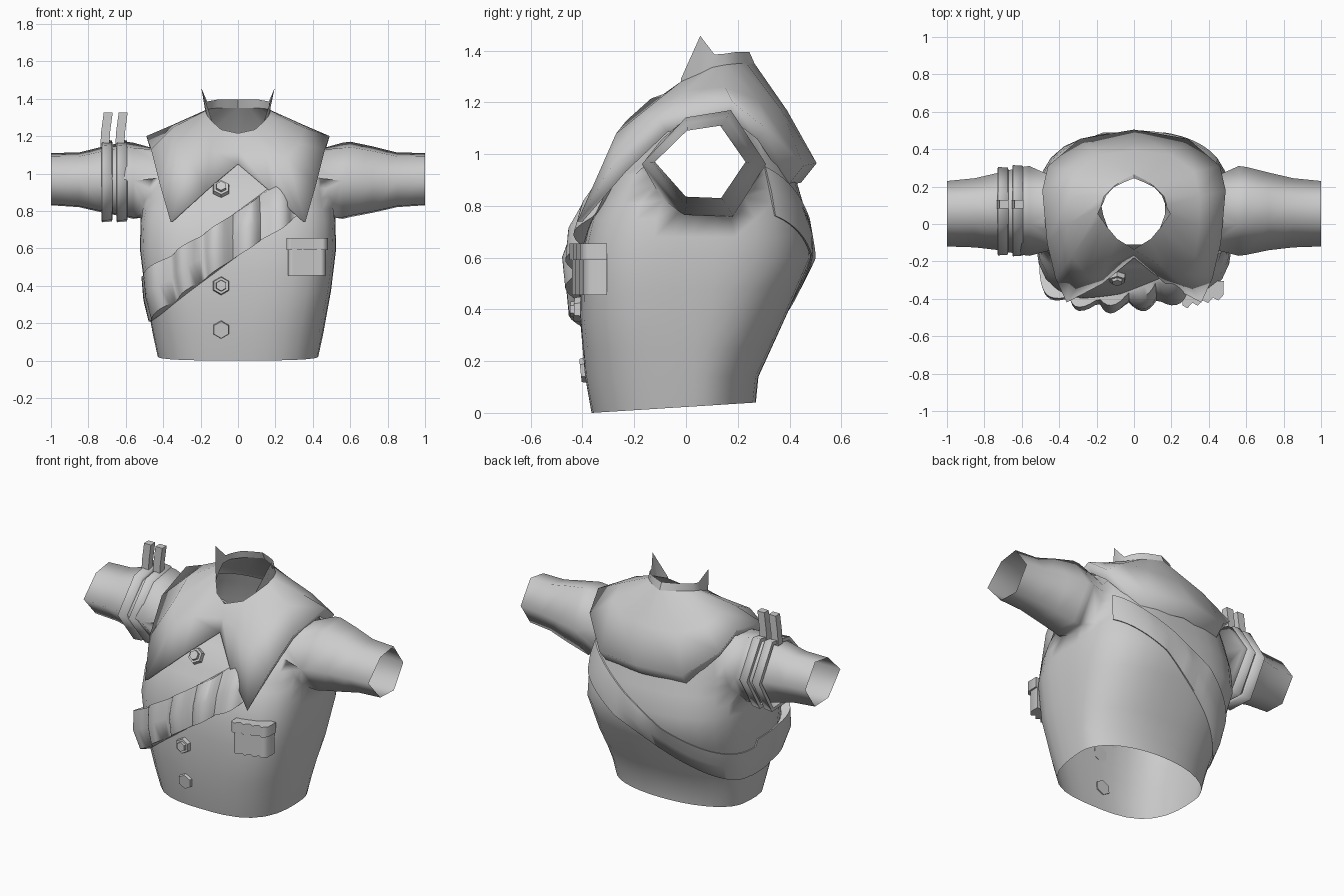
import bpy, bmesh, math
from mathutils import Vector

if "Cube" in bpy.data.objects:
    bpy.data.objects.remove(bpy.data.objects["Cube"])

cloth = bpy.data.materials.new("plain grey")
cloth.use_nodes = True
GREY = (0.6, 0.6, 0.6, 1)
cloth.diffuse_color = GREY
cloth.node_tree.nodes["Principled BSDF"].inputs["Base Color"].default_value = GREY


def finish(name, bm, angle=40):
    bmesh.ops.recalc_face_normals(bm, faces=bm.faces)
    mesh = bpy.data.meshes.new(name)
    bm.to_mesh(mesh)
    bm.free()
    mesh.materials.append(cloth)
    ob = bpy.data.objects.new(name, mesh)
    bpy.context.collection.objects.link(ob)
    bpy.ops.object.select_all(action='DESELECT')
    ob.select_set(True)
    bpy.context.view_layer.objects.active = ob
    bpy.ops.object.shade_smooth_by_angle(angle=math.radians(angle))
    return ob


def loft(rows, closed=True, caps=False, bm=None):
    """Skin a list of point rows into a quad grid."""
    bm = bm or bmesh.new()
    vs = [[bm.verts.new(p) for p in row] for row in rows]
    n = len(rows[0])
    for a, b in zip(vs, vs[1:]):
        for i in range(n if closed else n - 1):
            j = (i + 1) % n
            bm.faces.new((a[i], a[j], b[j], b[i]))
    if caps:
        bm.faces.new(vs[0])
        bm.faces.new(vs[-1])
    return bm


# Torso profile: height, half width, front y, back y, front and back roundness
PROFILE = [(0, .43, -.365, .27, .68, .95), (.14, .455, -.39, .28, .64, .9),
           (.37, .497, -.41, .385, .55, .75), (.6, .525, -.405, .485, .53, .7),
           (.75, .52, -.37, .47, .55, .7), (.92, .495, -.28, .42, .6, .7),
           (1.05, .46, -.165, .385, .7, .7), (1.17, .40, -.11, .345, .7, .7)]
YC = .03


def torso_point(t, z, off=0.0):
    """Point on the boxy oval torso at angle t and height z."""
    z = min(max(z, 0), 1.17)
    for a, b in zip(PROFILE, PROFILE[1:]):
        if z <= b[0]:
            break
    k = (z - a[0]) / (b[0] - a[0])
    w, f, r, ef, eb = (a[i] + (b[i] - a[i]) * k for i in range(1, 6))
    c, s = math.cos(t), math.sin(t)
    depth, e = (r - YC, eb) if s > 0 else (YC - f, ef)
    rad = (abs(c) ** (2 / e) + abs(s) ** (2 / e)) ** (-e / 2)
    x, y = w * c * rad, YC + depth * s * rad
    d = Vector((x, y - YC, 0)).normalized() * off
    return Vector((x + d.x, y + d.y, z))


# Six-sided sleeve section in unit box coordinates (y, z)
HEX = [(0, .5), (.35, .93), (.72, 1), (1, .5), (.73, 0), (.34, .02)]


def sleeve_ring(x, ylo, yhi, zlo, zhi, grow=0.0):
    return [(x, ylo - grow + u * (yhi - ylo + 2 * grow),
             zlo - grow + v * (zhi - zlo + 2 * grow)) for u, v in HEX]


SLEEVE = [(.56, -.17, .31, .757, 1.165), (.6, -.165, .305, .767, 1.17),
          (.72, -.14, .275, .79, 1.145), (.85, -.125, .245, .82, 1.112), (1, -.12, .23, .83, 1.11)]

# Torso shell, open at the hem and neck
heights = [0, .14, .25, .37, .48, .6, .68, .75, .81, .865, .92, .98, 1.045, 1.11, 1.17]
SEG = 36
rows = [[torso_point(2 * math.pi * i / SEG, z) for i in range(SEG)] for z in heights]
for p in rows[0]:
    p.z = .04 * (p.y + .365) / .635
bm = loft(rows)

# Round armholes
AY, AZ, RY, RZ = .065, .945, .2, .185
holes = []
for f in bm.faces:
    c = f.calc_center_median()
    if abs(c.x) > .3 and c.z < 1.11 and ((c.y - AY) / RY) ** 2 + ((c.z - AZ) / RZ) ** 2 < 1:
        holes.append(f)
bmesh.ops.delete(bm, geom=holes, context='FACES')
rim = [e for e in bm.edges if e.is_boundary and all(.1 < v.co.z < 1.16 for v in e.verts)]
for v in {v for e in rim for v in e.verts}:
    a = math.atan2((v.co.z - AZ) / RZ, (v.co.y - AY) / RY)
    v.co.y, v.co.z = AY + RY * math.cos(a), AZ + RZ * math.sin(a)

# Sleeves joined to the armholes
for side in (1, -1):
    loft([sleeve_ring(side * r[0], *r[1:]) for r in SLEEVE], bm=bm)
    inner = [e for e in bm.edges if e.is_boundary
             and all(abs(v.co.x - side * SLEEVE[0][0]) < .001 for v in e.verts)]
    hole = [e for e in rim if e.verts[0].co.x * side > 0]
    bmesh.ops.bridge_loops(bm, edges=inner + hole)
finish("jacket_body", bm, 130)

# Two bands on the right sleeve, each with a tab standing up
for n, x in enumerate((-.70, -.62)):
    box = (-.15 + .005 * -n, .287 + .01 * n, .757, 1.163)
    shape = [(-.03, -.005), (-.028, .018), (.026, .014), (.03, -.005)]
    finish("arm_band_%d" % (n + 1),
           loft([sleeve_ring(x + dx, *box, grow=g) for dx, g in shape]), 86)
    tab = []
    for z, dx in ((1.14, -.012), (1.22, -.008), (1.325, .006)):
        tab.append([(x + dx + sx * .024, .105 + sy * .022, z)
                    for sx, sy in ((-1, -1), (1, -1), (1, 1), (-1, 1))])
    finish("band_tab_%d" % (n + 1), loft(tab, caps=True), 30)

# Wide collar: neck edge, middle and outer edge, from the front V to the back
COLLAR = [((0, -.135, 1.215), (0, -.155, 1.13), (0, -.18, 1.05)),
          ((.09, -.08, 1.235), (.15, -.23, 1.13), (.17, -.32, .91)),
          ((.14, -.02, 1.28), (.26, -.27, 1.08), (.36, -.42, .74)),
          ((.165, .05, 1.31), (.33, -.17, 1.16), (.42, -.29, .95)),
          ((.175, .10, 1.335), (.35, 0, 1.245), (.465, -.1, 1.13)),
          ((.16, .15, 1.345), (.35, .15, 1.26), (.49, .18, 1.2)),
          ((.11, .2, 1.35), (.32, .28, 1.21), (.46, .31, 1.1)),
          ((.06, .235, 1.35), (.2, .37, 1.17), (.29, .455, .955)),
          ((0, .265, 1.35), (0, .39, 1.17), (0, .505, .965))]


def lip(i, p):
    """Turned-in hem of the outer edge."""
    x, y, z = p
    if i >= 7:
        return (x * .97, y - .06, z - .075)
    if i >= 3:
        return tuple(Vector(p).lerp(Vector((.3, .08, .85)), .16))
    return (x * .97, y * .95, z)


def mirrored(cols):
    return list(cols) + [[(-x, y, z) for x, y, z in c] for c in cols[-2:0:-1]]


cols = mirrored([c + (lip(i, c[2]),) for i, c in enumerate(COLLAR)])
finish("wide_collar", loft([[c[k] for c in cols] for k in range(4)]), 100)

# Standing neck collar with two pointed tips
TOP = [(.142, -.02, 1.29), (.196, .055, 1.457), (.165, .11, 1.385), (.15, .15, 1.388),
       (.11, .195, 1.395), (.06, .22, 1.395), (0, .245, 1.395)]
stand = [(c[0], t) for c, t in zip(COLLAR[2:], TOP)]
stand += [tuple((-x, y, z) for x, y, z in c) for c in stand[-2::-1]]
finish("neck_collar", loft([[c[k] for c in stand] for k in range(2)], closed=False), 30)

# Sash running round the body, padded across the chest
rows = []
STEPS = 120
for i in range(STEPS + 1):
    deg = -58 - 262 * i / STEPS
    t = math.radians(deg)
    base, slope, half = (.68, .72, .12) if deg > -180 else (.6, .6, .095)
    zc = .6
    for _ in range(8):
        zc = base + slope * torso_point(t, zc).x
    x = torso_point(t, zc).x
    puff = .012
    if -150 < deg < -62:
        puff += .06 * abs(math.sin(math.pi * (x + .03) / .15))
    rows.append([torso_point(t, zc - half, .003), torso_point(t, zc - half, puff * .85),
                 torso_point(t, zc, puff + .005),
                 torso_point(t, zc + half, puff * .85), torso_point(t, zc + half, .003)])
finish("sash", loft(rows, caps=True), 60)


# Fluted chest pouch with a flap
def pouch(name, z0, z1, grow):
    front = []
    for i in range(9):
        k = i / 8
        ridge = .022 if i % 2 else 0
        front.append((.268 + .2 * k + grow * (2 * k - 1), -.425 + .055 * k - ridge - grow))
    outline = front + [(.47 + grow, -.305), (.268 - grow, -.31)]
    finish(name, loft([[(x, y, z) for x, y in outline] for z in (z0, z1)], caps=True), 86)


pouch("pouch_body", .455, .6, 0)
pouch("pouch_flap", .59, .655, .01)

# Hexagonal buttons down the front
for n, (z, y, tilt) in enumerate(((.92, -.292, 32), (.4, -.42, 2), (.165, -.395, -6))):
    bm = bmesh.new()
    parts = [(.05, .026, 0)] + ([(.032, .02, .018)] if n < 2 else [])
    for r, depth, lift in parts:
        new = bmesh.ops.create_cone(bm, cap_ends=True, segments=6, radius1=r, radius2=r * .9,
                                    depth=depth)["verts"]
        bmesh.ops.translate(bm, verts=new, vec=(0, 0, lift))
    ob = finish("button_%d" % (n + 1), bm, 20)
    ob.location = (-.09, y, z)
    ob.rotation_euler = (math.radians(90 - tilt), 0, 0)
